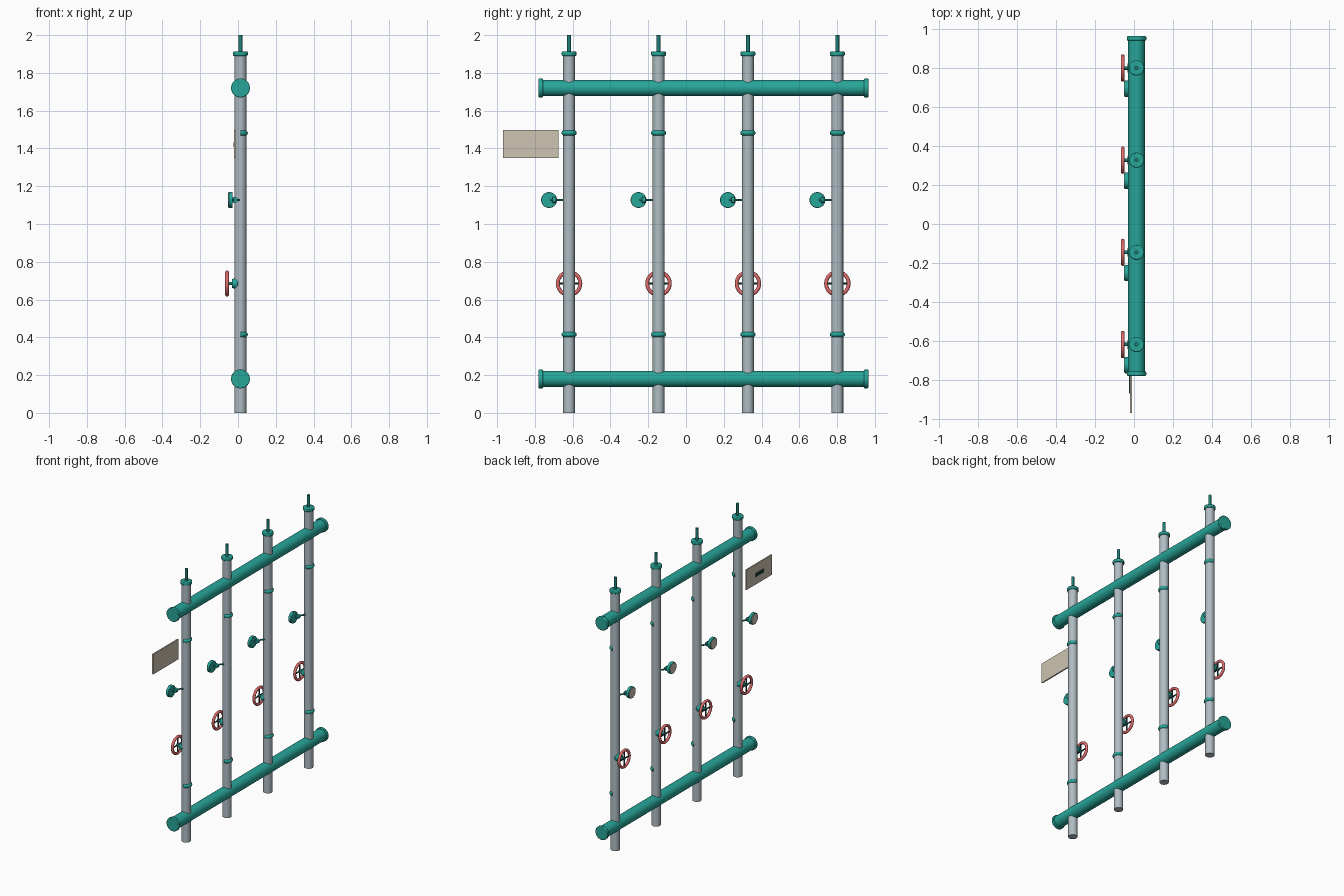
import bpy, bmesh, math
from mathutils import Vector

if "Cube" in bpy.data.objects:
    bpy.data.objects.remove(bpy.data.objects["Cube"])


def material(name, rgb):
    m = bpy.data.materials.new(name)
    m.diffuse_color = (*rgb, 1)
    m.use_nodes = True
    m.node_tree.nodes["Principled BSDF"].inputs["Base Color"].default_value = m.diffuse_color
    return m


TEAL = material("teal", (0.02, 0.38, 0.32))
DEEP = material("deep teal", (0.013, 0.22, 0.19))
STEEL = material("steel grey", (0.43, 0.51, 0.55))
RED = material("soft red", (0.75, 0.15, 0.15))
BEIGE = material("beige", (0.61, 0.55, 0.44))
DARK = material("dark green", (0.012, 0.05, 0.047))
CX = 0.013  # shared x of all pipe axes


def finish(obj, name, mat, smooth=True):
    obj.name = name
    obj.data.materials.append(mat)
    if smooth:
        bpy.ops.object.shade_smooth_by_angle(angle=math.radians(35))
    return obj


def rod(name, a, b, r, mat, r2=None, sides=32, bevel=0):
    """Cylinder or taper from point a to point b."""
    a, b = Vector(a), Vector(b)
    bpy.ops.mesh.primitive_cone_add(vertices=sides, radius1=r, radius2=r if r2 is None else r2,
                                    depth=(b - a).length, location=(a + b) / 2,
                                    rotation=(b - a).to_track_quat('Z', 'Y').to_euler())
    o = finish(bpy.context.object, name, mat)
    if bevel:
        m = o.modifiers.new("rounded rim", 'BEVEL')
        m.width, m.segments, m.limit_method = bevel, 2, 'ANGLE'
    return o


def box(name, loc, size, mat):
    bpy.ops.mesh.primitive_cube_add(size=1, location=loc)
    o = bpy.context.object
    o.scale = size
    return finish(o, name, mat, False)


def tube(name, points, r, mat):
    """Round tube swept along a path."""
    cu = bpy.data.curves.new(name, 'CURVE')
    cu.dimensions = '3D'
    cu.bevel_depth, cu.bevel_resolution, cu.use_fill_caps = r, 3, True
    sp = cu.splines.new('POLY')
    sp.points.add(len(points) - 1)
    for p, co in zip(sp.points, points):
        p.co = (*co, 1)
    sp.use_smooth = True
    cu.materials.append(mat)
    o = bpy.data.objects.new(name, cu)
    bpy.context.collection.objects.link(o)


# Horizontal headers with end flanges
for label, z in (("lower", 0.18), ("upper", 1.72)):
    rod(label + "_header", (CX, -0.77, z), (CX, 0.955, z), 0.043, TEAL, sides=48)
    for end, y in (("front", -0.78), ("back", 0.943)):
        rod(f"{label}_{end}_flange", (CX, y, z), (CX, y + 0.022, z), 0.05, TEAL,
            sides=48, bevel=0.004)

for i in range(4):
    y, n = -0.619 + 0.4735 * i, f"_{i + 1}"

    # Riser with top cap and stem
    rod("riser" + n, (CX, y, 0), (CX, y, 1.9), 0.031, STEEL)
    rod("riser_cap" + n, (CX, y, 1.89), (CX, y, 1.913), 0.039, TEAL, bevel=0.005)
    rod("top_stem" + n, (CX, y, 1.91), (CX, y, 2.0), 0.01, DEEP, sides=20)

    # Half-ring clamps on the outer side
    for label, z in (("lower", 0.415), ("upper", 1.482)):
        arc = [math.radians(-90 + 180 * k / 16) for k in range(17)]
        tube(f"{label}_clamp{n}",
             [(CX + 0.026 * math.cos(t), y + 0.027 * math.sin(t), z) for t in arc], 0.0135, TEAL)

    # Gauge on a bent side arm
    z = 1.127
    tube("gauge_arm" + n, [(CX, y - 0.02, z), (-0.004, y - 0.04, z), (-0.016, y - 0.06, z),
                           (-0.02, y - 0.08, z), (-0.034, y - 0.1, z)], 0.0055, DEEP)
    rod("gauge_nut" + n, (-0.019, y - 0.088, z), (-0.019, y - 0.07, z), 0.016, TEAL, sides=16)
    rod("gauge_body" + n, (-0.028, y - 0.106, z), (-0.05, y - 0.106, z), 0.042, TEAL, bevel=0.003)
    rod("gauge_dial" + n, (-0.049, y - 0.106, z), (-0.052, y - 0.106, z), 0.036, BEIGE)

    # Valve with handwheel
    z = 0.685
    rod("valve_boss" + n, (0.0, y, z), (-0.033, y, z), 0.031, TEAL, r2=0.024, sides=24, bevel=0.004)
    rod("valve_stem" + n, (-0.03, y, z), (-0.064, y, z), 0.009, DEEP, sides=16)
    bpy.ops.mesh.primitive_torus_add(location=(-0.058, y, z), rotation=(0, math.pi / 2, 0),
                                     major_segments=40, minor_segments=12,
                                     major_radius=0.06, minor_radius=0.01)
    finish(bpy.context.object, "handwheel" + n, RED)
    rod("level_spoke" + n, (-0.058, y - 0.06, z), (-0.058, y + 0.06, z), 0.005, DARK, sides=12)
    rod("upright_spoke" + n, (-0.058, y, z - 0.06), (-0.058, y, z + 0.06), 0.005, DARK, sides=12)

# Sign plate with a plain dark strip
box("sign_plate", (-0.015, -0.8225, 1.4235), (0.01, 0.295, 0.147), BEIGE)
box("sign_strip", (-0.022, -0.825, 1.42), (0.006, 0.09, 0.025), DARK)
